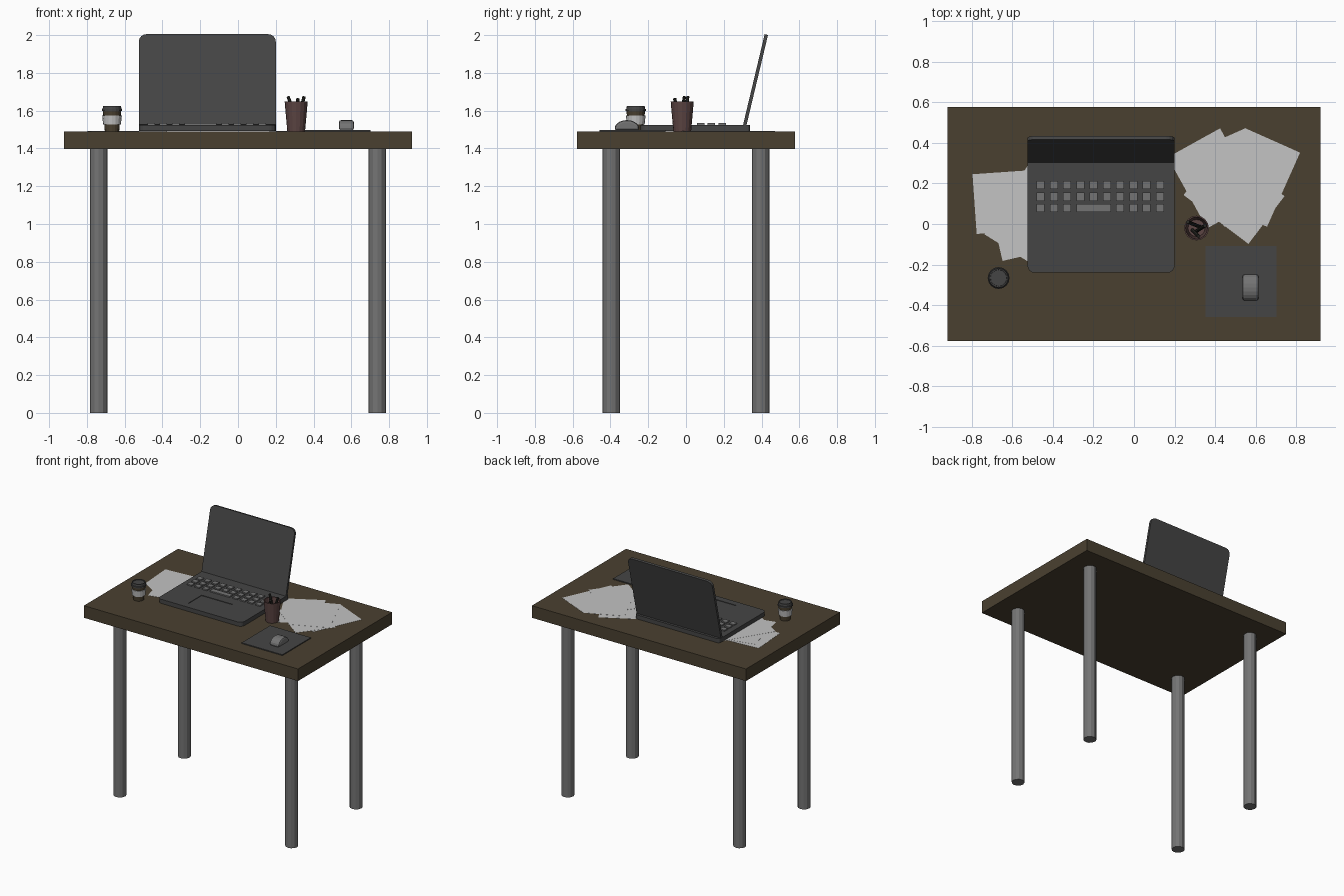
import bpy, bmesh, math
from mathutils import Matrix, Vector

if "Cube" in bpy.data.objects:
    bpy.data.objects.remove(bpy.data.objects["Cube"])


def mat(name, r, g, b):
    lin = lambda c: ((c / 255 + 0.055) / 1.055) ** 2.4
    m = bpy.data.materials.new(name)
    m.diffuse_color = (lin(r), lin(g), lin(b), 1)
    m.use_nodes = True
    m.node_tree.nodes["Principled BSDF"].inputs["Base Color"].default_value = m.diffuse_color
    return m


WOOD = mat("dark wood", 74, 64, 48)
DARK = mat("charcoal", 69, 69, 69)
GREY = mat("mid grey", 116, 116, 116)
PAPER = mat("paper white", 195, 195, 195)
MAROON = mat("maroon brown", 92, 69, 67)
BLACK = mat("pen black", 42, 42, 38)


def finish(name, bm, *mats):
    bmesh.ops.recalc_face_normals(bm, faces=bm.faces)
    me = bpy.data.meshes.new(name)
    bm.to_mesh(me)
    bm.free()
    for m in mats:
        me.materials.append(m)
    ob = bpy.data.objects.new(name, me)
    bpy.context.collection.objects.link(ob)
    return ob


def add_box(bm, c, s, rot=0):
    bmesh.ops.create_cube(bm, size=1, matrix=Matrix.Translation(c)
                          @ Matrix.Rotation(rot, 4, 'Z') @ Matrix.Diagonal((*s, 1)))


def box(name, c, s, m, rot=0):
    bm = bmesh.new()
    add_box(bm, c, s, rot)
    return finish(name, bm, m)


def rod(name, a, b, r, m, sides):
    a, b = Vector(a), Vector(b)
    d = b - a
    bm = bmesh.new()
    bmesh.ops.create_cone(bm, cap_ends=True, segments=sides, radius1=r, radius2=r, depth=d.length,
                          matrix=Matrix.Translation((a + b) / 2) @ d.to_track_quat('Z', 'Y').to_matrix().to_4x4())
    return finish(name, bm, m)


def lathe(name, x, y, profile, mats, sides=16, rule=None):
    """Rings of (radius, z), capped at both ends."""
    bm = bmesh.new()
    rings = [[bm.verts.new((x + r * math.cos(t), y + r * math.sin(t), z))
              for t in (2 * math.pi * i / sides for i in range(sides))] for r, z in profile]
    bm.faces.new(rings[0])
    bm.faces.new(rings[-1])
    for k, (p, q) in enumerate(zip(rings, rings[1:])):
        for i in range(sides):
            j = (i + 1) % sides
            f = bm.faces.new((p[i], p[j], q[j], q[i]))
    if rule:
        for f in bm.faces:
            f.material_index = rule(f.calc_center_median().z)
    return finish(name, bm, *mats)


def prism(name, pts, depth, m, matrix=Matrix()):
    """Extrude a flat outline along its local z."""
    bm = bmesh.new()
    f = bm.faces.new([bm.verts.new((*p, 0)) for p in pts])
    ext = bmesh.ops.extrude_face_region(bm, geom=[f])
    bmesh.ops.translate(bm, vec=(0, 0, depth), verts=[v for v in ext['geom'] if isinstance(v, bmesh.types.BMVert)])
    bm.transform(matrix)
    return finish(name, bm, m)


def rounded(x0, x1, y0, y1, r_low, r_high, n=4):
    """Rectangle outline with separate low and high corner radii."""
    pts = []
    for cx, cy, r, a in ((x1, y1, r_high, 0), (x0, y1, r_high, 90), (x0, y0, r_low, 180), (x1, y0, r_low, 270)):
        if r == 0:
            pts.append((cx, cy))
            continue
        ox = cx - r if cx == x1 else cx + r
        oy = cy - r if cy == y1 else cy + r
        for i in range(n + 1):
            t = math.radians(a + 90 * i / n)
            pts.append((ox + r * math.cos(t), oy + r * math.sin(t)))
    return pts


TOP = 1.49

# Table
box("table_top", (0, 0, 1.443), (1.84, 1.155, 0.094), WOOD)
for sx, nx in ((-1, "left"), (1, "right")):
    for sy, ny in ((-1, "front"), (1, "back")):
        rod(f"{ny}_{nx}_leg", (sx * 0.738, sy * 0.395, 0), (sx * 0.738, sy * 0.395, 1.4), 0.046, GREY, 12)

# Laptop base with recessed touchpad
base = prism("laptop_base", rounded(-0.525, 0.2, -0.24, 0.34, 0.035, 0.02), 0.032, DARK,
             Matrix.Translation((0, 0, TOP + 0.003)))
cutter = box("touchpad_cutter", (-0.163, -0.105, 1.53), (0.27, 0.17, 0.018), DARK)
cutter.hide_render = True
cutter.hide_set(True)
cut = base.modifiers.new("touchpad", 'BOOLEAN')
cut.object = cutter
cut.solver = 'EXACT'

# Laptop lid, leaning back
tilt = math.radians(90 - 13.4)
prism("laptop_lid", rounded(-0.525, 0.2, 0, 0.492, 0, 0.04), 0.018, DARK,
      Matrix.Translation((0, 0.32, 1.522)) @ Matrix.Rotation(tilt, 4, 'X'))

# Keyboard
bm = bmesh.new()
for row, y in enumerate((0.192, 0.134, 0.079)):
    for col in range(10):
        if row == 2 and col in (3, 5):
            continue
        wide = 0.17 if row == 2 and col == 4 else 0.04
        add_box(bm, (-0.46 + 0.0653 * col, y, 1.528), (wide, 0.04, 0.012))
finish("keyboard_keys", bm, GREY)

# Loose paper sheets: centre x, centre y, turn in degrees
for name, sheets in (("right_papers", ((0.392, 0.225, 29), (0.602, 0.229, -24), (0.493, 0.14, 53), (0.497, 0.23, 24))),
                     ("left_papers", ((-0.586, 0.112, 94), (-0.549, 0.046, 13), (-0.505, 0.04, -32)))):
    bm = bmesh.new()
    for i, (x, y, a) in enumerate(sheets):
        add_box(bm, (x, y, TOP + 0.001 + 0.0007 * i), (0.295, 0.4, 0.001), math.radians(a))
    finish(name, bm, PAPER)

# Takeaway coffee cup: body, sleeve and lid
CX, CY = -0.667, -0.266
lathe("coffee_cup", CX, CY, ((0.038, TOP), (0.041, 1.526), (0.047, 1.526), (0.052, 1.574), (0.047, 1.574), (0.049, 1.598)),
      (WOOD, PAPER), rule=lambda z: 1 if 1.525 < z < 1.575 else 0)
lathe("coffee_lid", CX, CY, ((0.054, 1.597), (0.054, 1.608), (0.05, 1.61), (0.047, 1.625), (0.041, 1.625), (0.04, 1.62)),
      (DARK,))

# Pencil cup, hollow, with pens
PX, PY = 0.308, -0.02
lathe("pencil_cup", PX, PY, ((0.047, TOP), (0.061, 1.648), (0.054, 1.648), (0.042, 1.5)), (MAROON,))
for i, (bx, by, tx, ty, z) in enumerate(((0.02, 0.005, -0.043, 0.03, 1.675), (0.0, -0.015, 0.042, 0.012, 1.675),
                                         (-0.02, -0.01, 0.01, -0.04, 1.665))):
    rod(f"pen_{i + 1}", (PX + bx, PY + by, 1.505), (PX + tx, PY + ty, z), 0.009, BLACK, 8)

# Mouse mat and arched mouse
box("mouse_mat", (0.527, -0.283, TOP + 0.0035), (0.35, 0.35, 0.007), DARK)
arc = [(-0.064 * math.cos(math.pi * i / 10), 0.012 + 0.042 * math.sin(math.pi * i / 10)) for i in range(11)]
side = Matrix(((0, 0, 1, 0.534), (1, 0, 0, -0.313), (0, 1, 0, TOP + 0.006), (0, 0, 0, 1)))
mouse = prism("mouse", [(-0.06, 0)] + arc + [(0.06, 0)], 0.08, GREY, side)
bev = mouse.modifiers.new("soft sides", 'BEVEL')
bev.width = 0.012
bev.segments = 2
bev.limit_method = 'ANGLE'
bev.angle_limit = math.radians(80)
